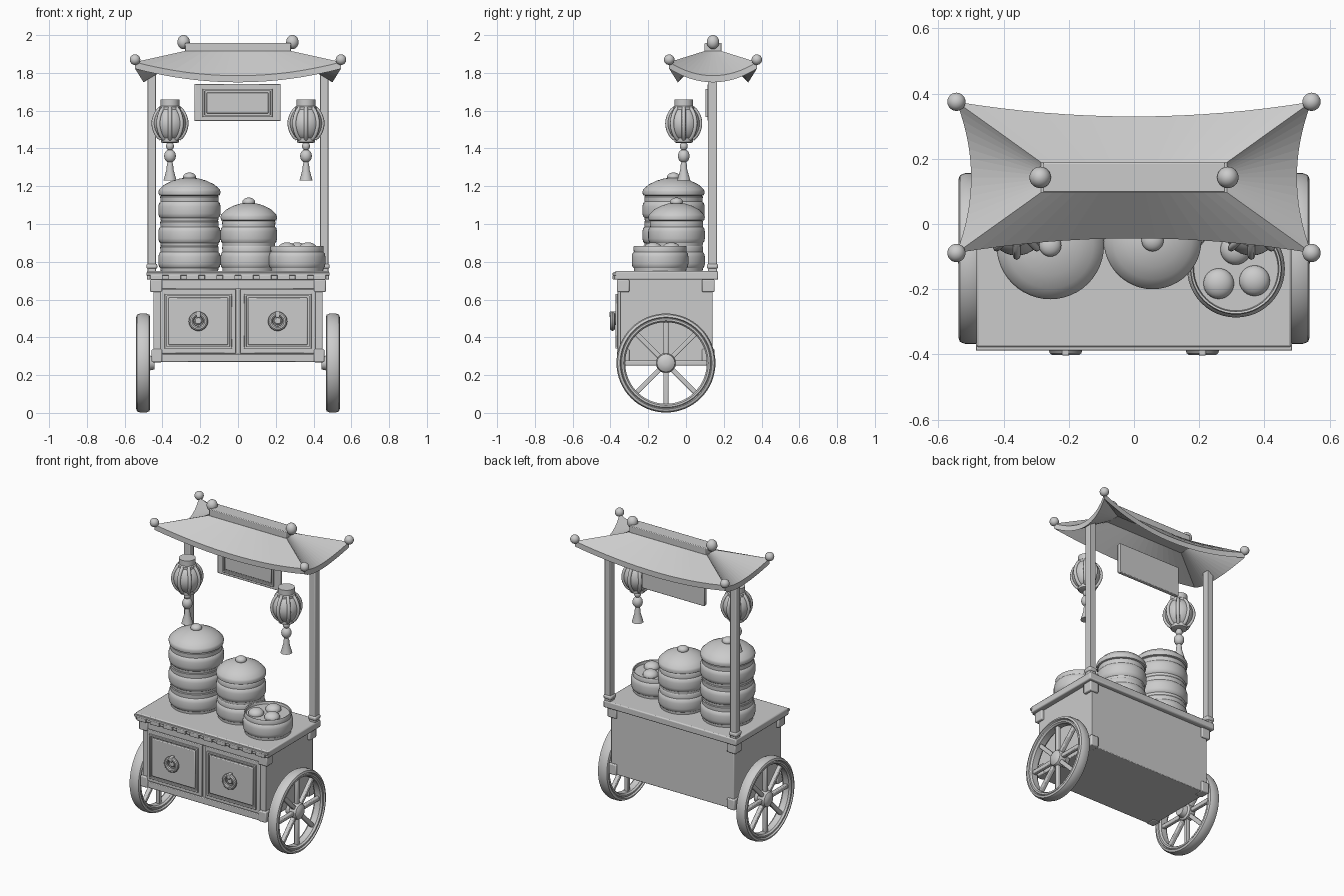
import bpy, bmesh, math
from mathutils import Matrix, Vector

if "Cube" in bpy.data.objects:
    bpy.data.objects.remove(bpy.data.objects["Cube"], do_unlink=True)

clay = bpy.data.materials.new("light_grey")
clay.use_nodes = True
clay.diffuse_color = (0.6, 0.6, 0.6, 1)
clay.node_tree.nodes["Principled BSDF"].inputs["Base Color"].default_value = (0.6, 0.6, 0.6, 1)
parts = []


def finish(name, bm, loc=(0, 0, 0), bevel=0):
    bmesh.ops.recalc_face_normals(bm, faces=bm.faces)
    mesh = bpy.data.meshes.new(name)
    bm.to_mesh(mesh)
    bm.free()
    mesh.materials.append(clay)
    ob = bpy.data.objects.new(name, mesh)
    ob.location = loc
    bpy.context.collection.objects.link(ob)
    if bevel:
        mod = ob.modifiers.new("soft_edges", "BEVEL")
        mod.width = bevel
        mod.segments = 2
    parts.append(ob)
    return ob


def box(name, x, y, z, bevel=0.004):
    """Box from its (low, high) range on each axis."""
    bm = bmesh.new()
    bmesh.ops.create_cube(bm, size=1)
    bmesh.ops.scale(bm, vec=[b - a for a, b in (x, y, z)], verts=bm.verts)
    return finish(name, bm, [(a + b) / 2 for a, b in (x, y, z)], bevel)


def lathe(name, profile, loc, steps=40, axis="Z", closed=False):
    """Spin (radius, height) points round an axis; open ends are capped."""
    bm = bmesh.new()
    rings = [[bm.verts.new((r * math.cos(a), r * math.sin(a), h))
              for a in (math.tau * i / steps for i in range(steps))] for r, h in profile]
    pairs = list(zip(rings, rings[1:]))
    if closed:
        pairs.append((rings[-1], rings[0]))
    else:
        bm.faces.new(rings[0])
        bm.faces.new(rings[-1])
    for low, high in pairs:
        for i in range(steps):
            j = (i + 1) % steps
            bm.faces.new((low[i], low[j], high[j], high[i]))
    if axis != "Z":
        turn = Matrix.Rotation(math.pi / 2, 3, "Y" if axis == "X" else "X")
        bmesh.ops.rotate(bm, matrix=turn, verts=bm.verts)
    return finish(name, bm, loc)


def ball(name, loc, r, flat=1):
    bm = bmesh.new()
    bmesh.ops.create_uvsphere(bm, u_segments=24, v_segments=14, radius=r)
    bmesh.ops.scale(bm, vec=(1, 1, flat), verts=bm.verts)
    return finish(name, bm, loc)


def frame(name, x, z, y, w):
    """Raised rectangular border, w wide, facing the front."""
    box(name + "_bottom", x, y, (z[0], z[0] + w), 0.002)
    box(name + "_top", x, y, (z[1] - w, z[1]), 0.002)
    box(name + "_right", (x[0], x[0] + w), y, z, 0.002)
    box(name + "_left", (x[1] - w, x[1]), y, z, 0.002)


# Cabinet, counter and front rails
box("cabinet", (-0.447, 0.447), (-0.35, 0.14), (0.27, 0.71))
box("counter_top", (-0.483, 0.483), (-0.378, 0.17), (0.705, 0.75), 0.007)
box("upper_rail", (-0.43, 0.43), (-0.36, -0.34), (0.655, 0.705))
box("lower_rail", (-0.43, 0.43), (-0.36, -0.34), (0.27, 0.312))

# Notched trim along the counter front
box("trim_strip", (-0.485, 0.485), (-0.388, -0.37), (0.728, 0.742), 0.002)
for i in range(10):
    x = -0.432 + i * 0.096
    box("trim_tooth", (x - 0.033, x + 0.033), (-0.388, -0.37), (0.706, 0.73), 0.002)

# Corner blocks
for s in (-1, 1):
    for y in ((-0.365, -0.3), (0.085, 0.152)):
        box("upper_corner_block", sorted((s * 0.402, s * 0.465)), y, (0.64, 0.706), 0.006)
        box("lower_corner_block", sorted((s * 0.402, s * 0.457)), y, (0.268, 0.338), 0.006)

# Doors with ring handles
tube = [(0.038 + 0.013 * math.cos(a), 0.013 * math.sin(a))
        for a in (math.tau * i / 10 for i in range(10))]
for s in (-1, 1):
    cx = s * 0.21
    box("door", (cx - 0.2, cx + 0.2), (-0.362, -0.34), (0.315, 0.655))
    frame("door_border", (cx - 0.178, cx + 0.178), (0.34, 0.63), (-0.373, -0.36), 0.012)
    box("door_panel", (cx - 0.158, cx + 0.158), (-0.373, -0.36), (0.36, 0.61), 0.005)
    lathe("handle_plate", [(0.022, -0.012), (0.022, 0.004), (0.016, 0.01)], (cx, -0.378, 0.488), 24, "Y")
    lathe("handle_ring", tube, (cx, -0.389, 0.485), 32, "Y", True)
    box("handle_staple", (cx - 0.011, cx + 0.011), (-0.404, -0.37), (0.505, 0.538), 0.004)

# Wheels
rim = [(0.216, -0.02), (0.224, -0.031), (0.234, -0.031), (0.238, -0.027), (0.243, -0.037),
       (0.256, -0.032), (0.262, -0.016), (0.262, 0.016), (0.256, 0.032), (0.243, 0.037),
       (0.238, 0.027), (0.234, 0.031), (0.224, 0.031), (0.216, 0.02)]
hub = [(0.034, -0.06), (0.04, -0.03), (0.052, -0.022), (0.053, 0.008), (0.047, 0.024), (0.032, 0.034), (0.012, 0.038)]
for s in (-1, 1):
    centre = Vector((s * 0.502, -0.106, 0.264))
    lathe("wheel_rim", rim, centre, 64, "X", True)
    lathe("wheel_hub", [(r, s * h) for r, h in hub], centre, 32, "X")
    for i in range(8):
        spoke = box("wheel_spoke", (-0.013, 0.013), (-0.013, 0.013), (0.03, 0.225), 0.005)
        turn = Matrix.Rotation(i * math.tau / 8, 4, "X")
        spoke.matrix_world = Matrix.Translation(centre) @ turn @ Matrix.Translation(spoke.location)

# Roof posts with collars at the foot
for s in (-1, 1):
    cx = s * 0.456
    box("roof_post", (cx - 0.022, cx + 0.022), (0.117, 0.164), (0.74, 1.79))
    box("post_collar", (cx - 0.029, cx + 0.029), (0.11, 0.17), (0.762, 0.79), 0.01)

# Sign board
box("sign_board", (-0.23, 0.225), (0.115, 0.14), (1.545, 1.742))
frame("sign_border", (-0.187, 0.182), (1.566, 1.715), (0.103, 0.12), 0.012)
box("sign_panel", (-0.167, 0.162), (0.107, 0.12), (1.586, 1.695))

# Roof: sagging eaves ruled up to a short flat ridge, extruded down for thickness
RY = 0.143
N = 16
bm = bmesh.new()
bm.faces.new([bm.verts.new((x * 0.285, RY + y * 0.046, 1.915))
              for x, y in ((-1, -1), (1, -1), (1, 1), (-1, 1))])
for axis, sign in ((0, -1), (0, 1), (1, -1), (1, 1)):
    rows = []
    for i in range(N + 1):
        t = 2 * i / N - 1
        sag = 1 - t * t
        if axis == 0:
            low = (t * 0.545, RY + sign * (0.232 - 0.045 * sag), 1.857 - 0.072 * sag)
            high = (t * 0.285, RY + sign * 0.046, 1.915)
        else:
            low = (sign * (0.545 - 0.045 * sag), RY + t * 0.232, 1.857 - 0.072 * sag)
            high = (sign * 0.285, RY + t * 0.046, 1.915)
        rows.append((bm.verts.new(low), bm.verts.new(high)))
    for a, b in zip(rows, rows[1:]):
        bm.faces.new((a[0], b[0], b[1], a[1]))
bmesh.ops.remove_doubles(bm, verts=bm.verts, dist=0.0005)
# Stitch the ridge edges into the ridge cap
cap = max(bm.faces, key=lambda f: f.calc_center_median().z)
bm.faces.remove(cap)
bmesh.ops.holes_fill(bm, edges=[e for e in bm.edges if e.is_boundary and min(v.co.z for v in e.verts) > 1.91])
bmesh.ops.recalc_face_normals(bm, faces=bm.faces)
lower = bmesh.ops.extrude_face_region(bm, geom=bm.faces[:], use_keep_orig=True)["geom"]
bmesh.ops.translate(bm, vec=(0, 0, -0.035), verts=[v for v in lower if isinstance(v, bmesh.types.BMVert)])
roof = finish("roof", bm)

# Ridge beam and ball finials
box("ridge_beam", (-0.28, 0.28), (RY - 0.045, RY + 0.045), (1.9, 1.958))
for s in (-1, 1):
    ball("ridge_finial", (s * 0.288, RY, 1.963), 0.033, 1.13)
    for t in (-1, 1):
        ball("eave_finial", (s * 0.545, RY + t * 0.232, 1.87), 0.028)

# Stacked steamers: (radius fraction, height) of one barrel-shaped tier
TIER = 0.133
tier = [(0.92, 0), (0.93, 0.016), (0.975, 0.023), (1, 0.04), (1, 0.076), (0.975, 0.094),
        (0.93, 0.102), (0.94, 0.128), (0.92, 0.133)]
lid = [(0.9, 0), (0.98, 0.004), (1, 0.022), (0.97, 0.034), (0.8, 0.06), (0.55, 0.08), (0.3, 0.092), (0.1, 0.096)]


def steamer(x, y, r, count, covered=True):
    for i in range(count):
        shape = [(f * r, h) for f, h in tier]
        if not covered:
            shape += [(0.88 * r, 0.131), (0.86 * r, 0.116), (0.02, 0.116)]
        lathe("steamer_tier", shape, (x, y, 0.75 + i * TIER), 48)
    if covered:
        z = 0.75 + count * TIER
        lathe("steamer_lid", [(f * r, h) for f, h in lid], (x, y, z), 48)
        ball("lid_knob", (x, y, z + 0.1), 0.034, 0.7)


steamer(-0.257, -0.066, 0.165, 3)
steamer(0.057, -0.05, 0.15, 2)
steamer(0.313, -0.137, 0.15, 1, False)
for x, y in ((0.26, -0.183), (0.37, -0.174), (0.312, -0.078)):
    ball("bun", (x, y, 0.87), 0.047, 0.7)

# Hanging lanterns with ribs and tassels
bulge = [(0.045 + 0.04 * math.sin(math.pi * i / 12) ** 0.7, 1.45 + 0.165 * i / 12) for i in range(13)]
tassel = [(0.012, 1.33), (0.017, 1.31), (0.018, 1.29), (0.035, 1.23), (0.01, 1.232)]
for s in (-1, 1):
    at = (s * 0.36, -0.012, 0)
    lathe("lantern_body", bulge, at, 32)
    lathe("lantern_cap", [(0.056, 1.605), (0.056, 1.62), (0.05, 1.625), (0.05, 1.66)], at, 24)
    lathe("lantern_base", [(0.04, 1.43), (0.048, 1.433), (0.05, 1.455), (0.045, 1.46)], at, 24)
    ball("tassel_small_bead", (at[0], at[1], 1.412), 0.021, 1.1)
    ball("tassel_bead", (at[0], at[1], 1.36), 0.031, 1.15)
    lathe("tassel", tassel, at, 20)
    for k in range(8):
        a = math.tau * k / 8
        curve = bpy.data.curves.new("lantern_rib", "CURVE")
        curve.dimensions = "3D"
        curve.bevel_depth = 0.011
        curve.bevel_resolution = 2
        line = curve.splines.new("POLY")
        line.points.add(len(bulge) - 1)
        for p, (r, z) in zip(line.points, bulge):
            p.co = ((r + 0.002) * math.cos(a), (r + 0.002) * math.sin(a), z, 1)
        curve.materials.append(clay)
        rib = bpy.data.objects.new("lantern_rib", curve)
        rib.location = at
        bpy.context.collection.objects.link(rib)

# Smooth round parts while keeping hard edges; the roof stays faceted
bpy.ops.object.select_all(action="DESELECT")
for ob in parts:
    ob.select_set(ob != roof)
bpy.context.view_layer.objects.active = parts[0]
bpy.ops.object.shade_smooth_by_angle(angle=math.radians(35))
